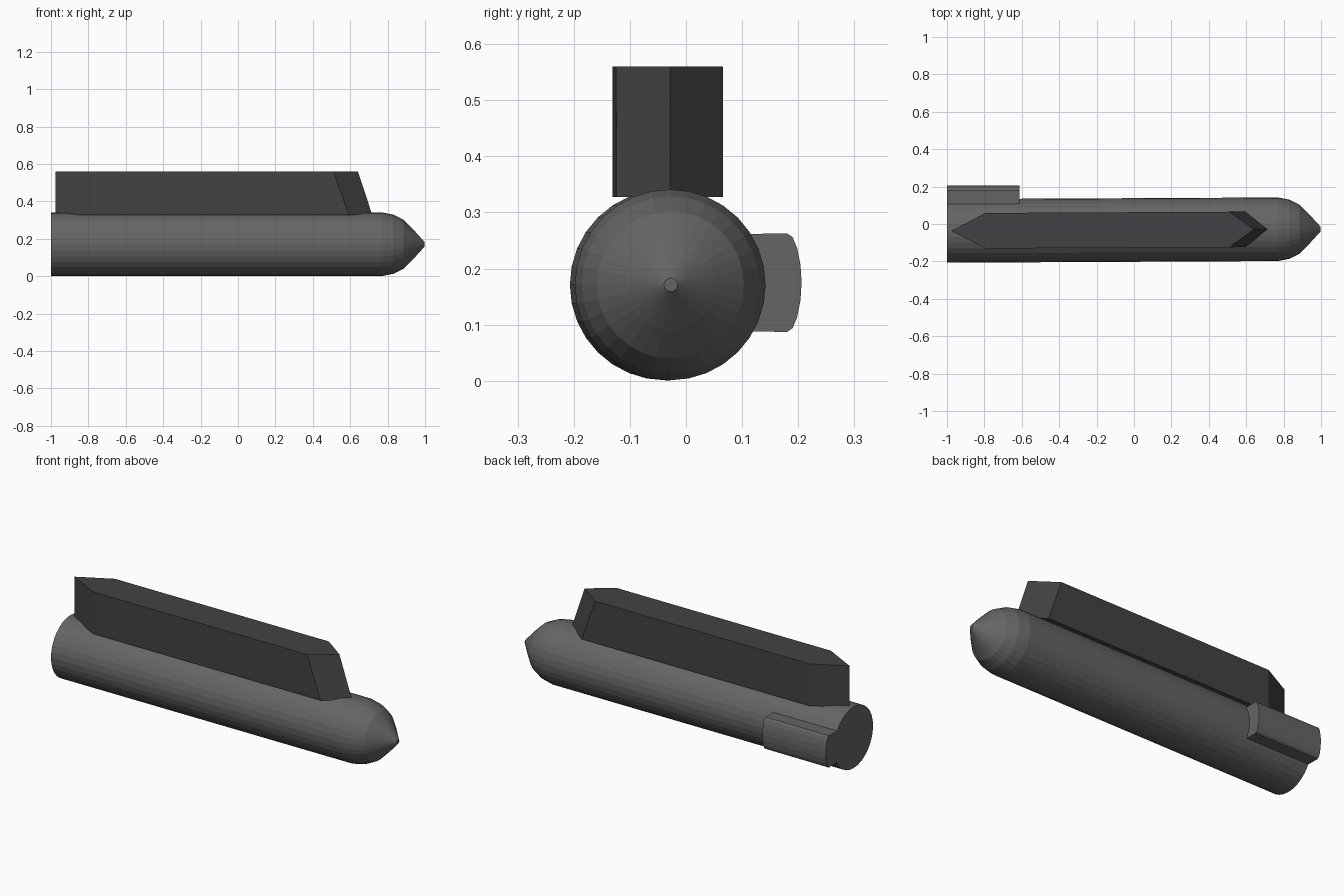
import bpy, bmesh, math
from mathutils import Vector

if "Cube" in bpy.data.objects:
    bpy.data.objects.remove(bpy.data.objects["Cube"])

YAW = 0.005  # slight sideways drift of the whole model along its length


def material(name, rgb):
    m = bpy.data.materials.new(name)
    m.diffuse_color = (*rgb, 1)
    m.use_nodes = True
    m.node_tree.nodes["Principled BSDF"].inputs["Base Color"].default_value = m.diffuse_color
    return m


def loft(name, rings, mat):
    """Join matching closed rings of points and cap both ends."""
    bm = bmesh.new()
    loops = [[bm.verts.new(Vector(p)) for p in ring] for ring in rings]
    n = len(loops[0])
    for a, b in zip(loops, loops[1:]):
        for i in range(n):
            j = (i + 1) % n
            bm.faces.new((a[i], a[j], b[j], b[i]))
    bm.faces.new(loops[0])
    bm.faces.new(loops[-1])
    bmesh.ops.recalc_face_normals(bm, faces=bm.faces)
    mesh = bpy.data.meshes.new(name)
    bm.to_mesh(mesh)
    bm.free()
    obj = bpy.data.objects.new(name, mesh)
    bpy.context.collection.objects.link(obj)
    mesh.materials.append(mat)
    return obj


grey = material("body_grey", (0.13, 0.13, 0.13))
dark = material("block_dark", (0.055, 0.055, 0.062))


def circle(x, r, n=32):
    cy = -0.032 + YAW * x
    return [(x, cy + r * math.cos(2 * math.pi * i / n),
             0.171 + r * math.sin(2 * math.pi * i / n)) for i in range(n)]


# Tube with rounded nose
profile = [(-1, 0.17), (0.77, 0.17), (0.83, 0.158), (0.885, 0.131),
           (0.935, 0.081), (0.998, 0.012)]
loft("body_tube", [circle(x, r) for x, r in profile], grey)


# Long pointed block on top, raked at the front
def hexagon(z, shoulder, tip):
    pts = [(-0.976, 0), (-0.795, 0.095), (shoulder, 0.095),
           (tip, 0), (shoulder, -0.095), (-0.795, -0.095)]
    return [(x, y - 0.032 + YAW * x, z) for x, y in pts]


loft("top_block", [hexagon(0.328, 0.593, 0.718), hexagon(0.56, 0.51, 0.641)], dark)

# Rounded pod on the rear side
half = [(0.08, 0.086), (0.18, 0.088), (0.19, 0.081), (0.198, 0.062), (0.204, 0.032)]
section = half + [(0.206, 0)] + [(y, -z) for y, z in reversed(half)]
loft("side_pod", [[(x, y, 0.175 + z) for y, z in section] for x in (-1, -0.612)], grey)
